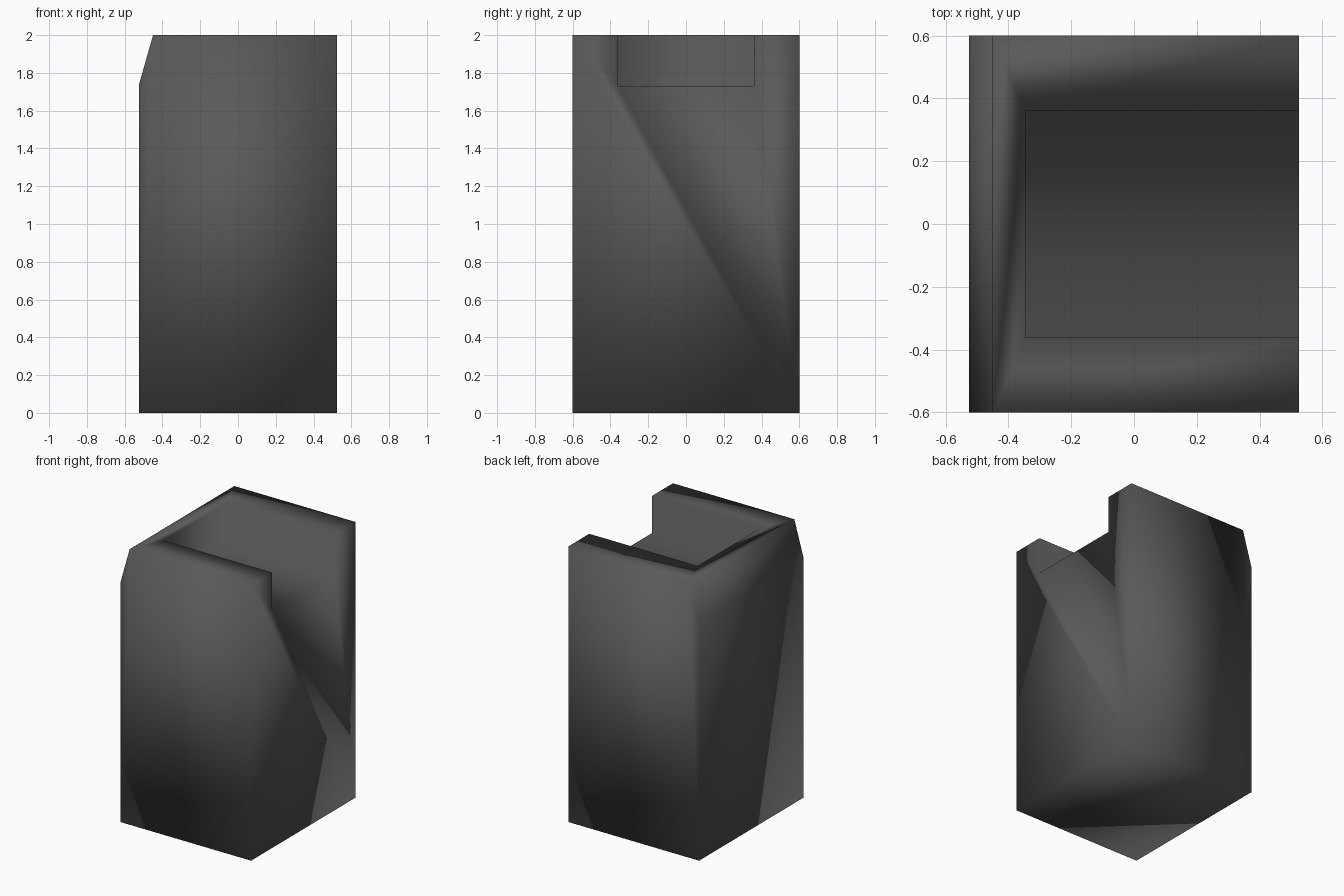
import bpy
import bmesh

cube = bpy.data.objects.get("Cube")
if cube:
    bpy.data.objects.remove(cube, do_unlink=True)

# Charcoal material
charcoal = bpy.data.materials.new("charcoal")
charcoal.use_nodes = True
color = (0.1, 0.1, 0.1, 1)
charcoal.diffuse_color = color
charcoal.node_tree.nodes["Principled BSDF"].inputs["Base Color"].default_value = color


def prism(name, profile, half_depth):
    """Extrude an (x, z) outline along y, centred on y = 0."""
    bm = bmesh.new()
    base = bm.faces.new([bm.verts.new((x, -half_depth, z)) for x, z in profile])
    result = bmesh.ops.extrude_face_region(bm, geom=[base], use_keep_orig=True)
    moved = [v for v in result["geom"] if isinstance(v, bmesh.types.BMVert)]
    bmesh.ops.translate(bm, verts=moved, vec=(0, 2 * half_depth, 0))
    bmesh.ops.recalc_face_normals(bm, faces=bm.faces)
    mesh = bpy.data.meshes.new(name)
    bm.to_mesh(mesh)
    bm.free()
    mesh.materials.append(charcoal)
    obj = bpy.data.objects.new(name, mesh)
    bpy.context.collection.objects.link(obj)
    return obj


# Tall block with a slanted upper edge on its -x side
half_width, height = 0.525, 2.0
block = prism("block", [(-half_width, 0), (half_width, 0), (half_width, height),
                        (-0.45, height), (-half_width, 1.735)], 0.6)

# Recess in the top, open towards +x
cutter = prism("recess_cutter", [(-0.345, 1.73), (1, 1.73), (1, 2.3), (-0.345, 2.3)], 0.36)
cutter.hide_render = True
recess = block.modifiers.new("recess", "BOOLEAN")
recess.operation = "DIFFERENCE"
recess.solver = "EXACT"
recess.object = cutter

# Apply the cut, then shade the whole block smooth
bpy.context.view_layer.objects.active = block
block.select_set(True)
bpy.ops.object.modifier_apply(modifier=recess.name)
bpy.data.objects.remove(cutter, do_unlink=True)
block.data.shade_smooth()
